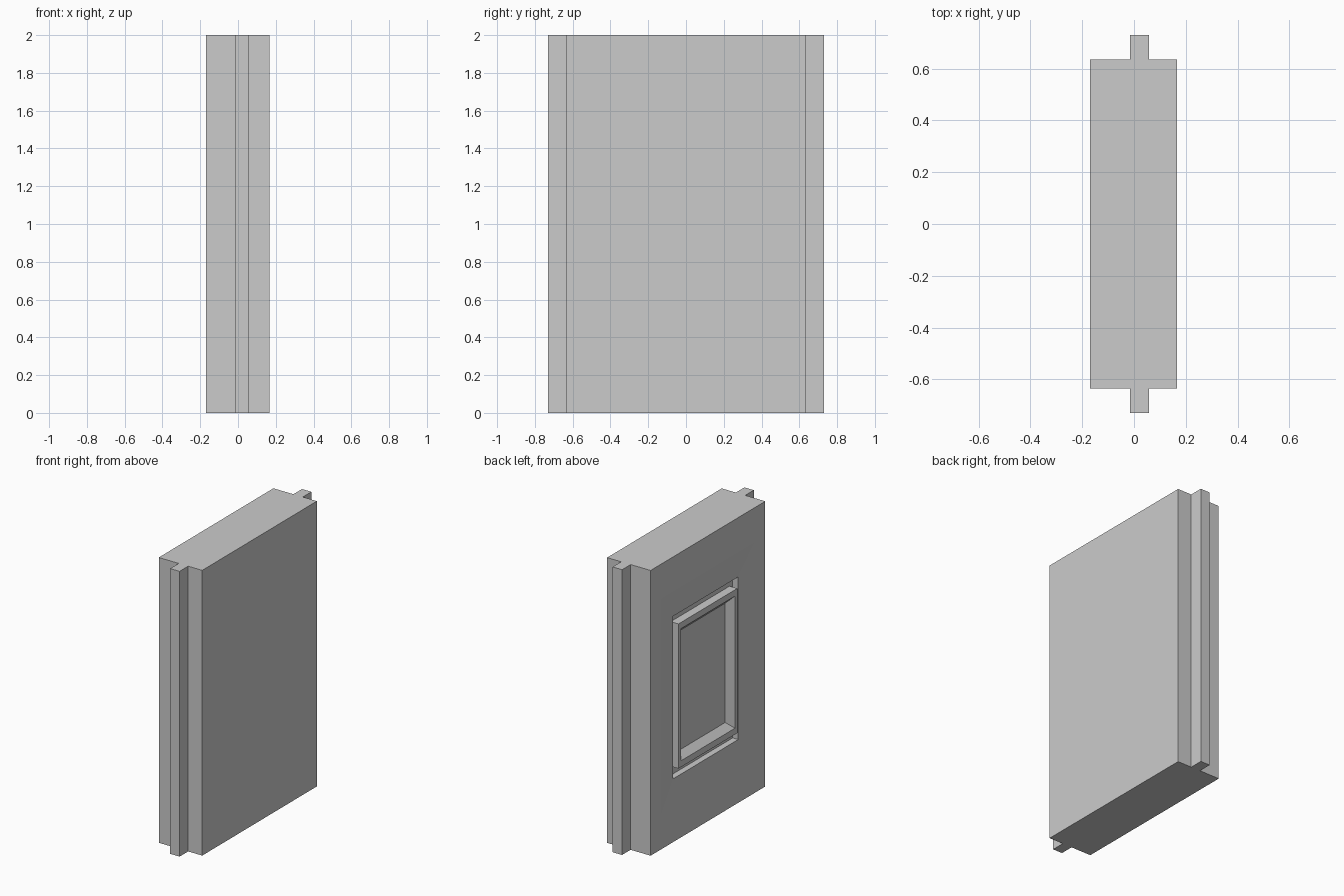
import bpy, bmesh

if "Cube" in bpy.data.objects:
    bpy.data.objects.remove(bpy.data.objects["Cube"])

H = 2.0
X0, X1 = -0.17, 0.167      # body faces
T0, T1 = -0.015, 0.058     # tongue faces
YB, YT = 0.635, 0.73       # body and tongue half widths

bm = bmesh.new()

# Slab with a tongue along both narrow sides, extruded from its plan profile
half = [(X1, YB), (T1, YB), (T1, YT), (T0, YT), (T0, YB), (X0, YB)]
profile = half + [(x, -y) for x, y in reversed(half)]
base = bm.faces.new([bm.verts.new((x, y, 0)) for x, y in profile])
top = bmesh.ops.extrude_face_region(bm, geom=[base])
for v in top["geom"]:
    if isinstance(v, bmesh.types.BMVert):
        v.co.z = H

# Open the panelled face so the nested rings can fill it
panel_side = [f for f in bm.faces if all(abs(v.co.x - X0) < 1e-5 for v in f.verts)]
bmesh.ops.delete(bm, geom=panel_side, context='FACES_ONLY')


def ring(half_y, half_z, depth):
    return [bm.verts.new((X0 + depth, sy * half_y, H / 2 + sz * half_z))
            for sy, sz in ((-1, -1), (1, -1), (1, 1), (-1, 1))]


# Half width, half height, depth: flat border, shallow slope, groove,
# raised moulding, bevelled recess
steps = [(YB, 1.0, 0), (0.52, 0.76, 0), (0.36, 0.57, 0.017),
         (0.36, 0.57, 0.06), (0.326, 0.507, 0.06), (0.326, 0.507, 0),
         (0.30, 0.463, 0), (0.255, 0.418, 0.045)]
rings = [ring(*s) for s in steps]
for a, b in zip(rings, rings[1:]):
    for i in range(4):
        j = (i + 1) % 4
        bm.faces.new((a[i], a[j], b[j], b[i]))
bm.faces.new(rings[-1])

bmesh.ops.remove_doubles(bm, verts=bm.verts[:], dist=1e-4)
bmesh.ops.recalc_face_normals(bm, faces=bm.faces[:])

mesh = bpy.data.meshes.new("wall_panel")
bm.to_mesh(mesh)
bm.free()
bpy.context.collection.objects.link(bpy.data.objects.new("wall_panel", mesh))
